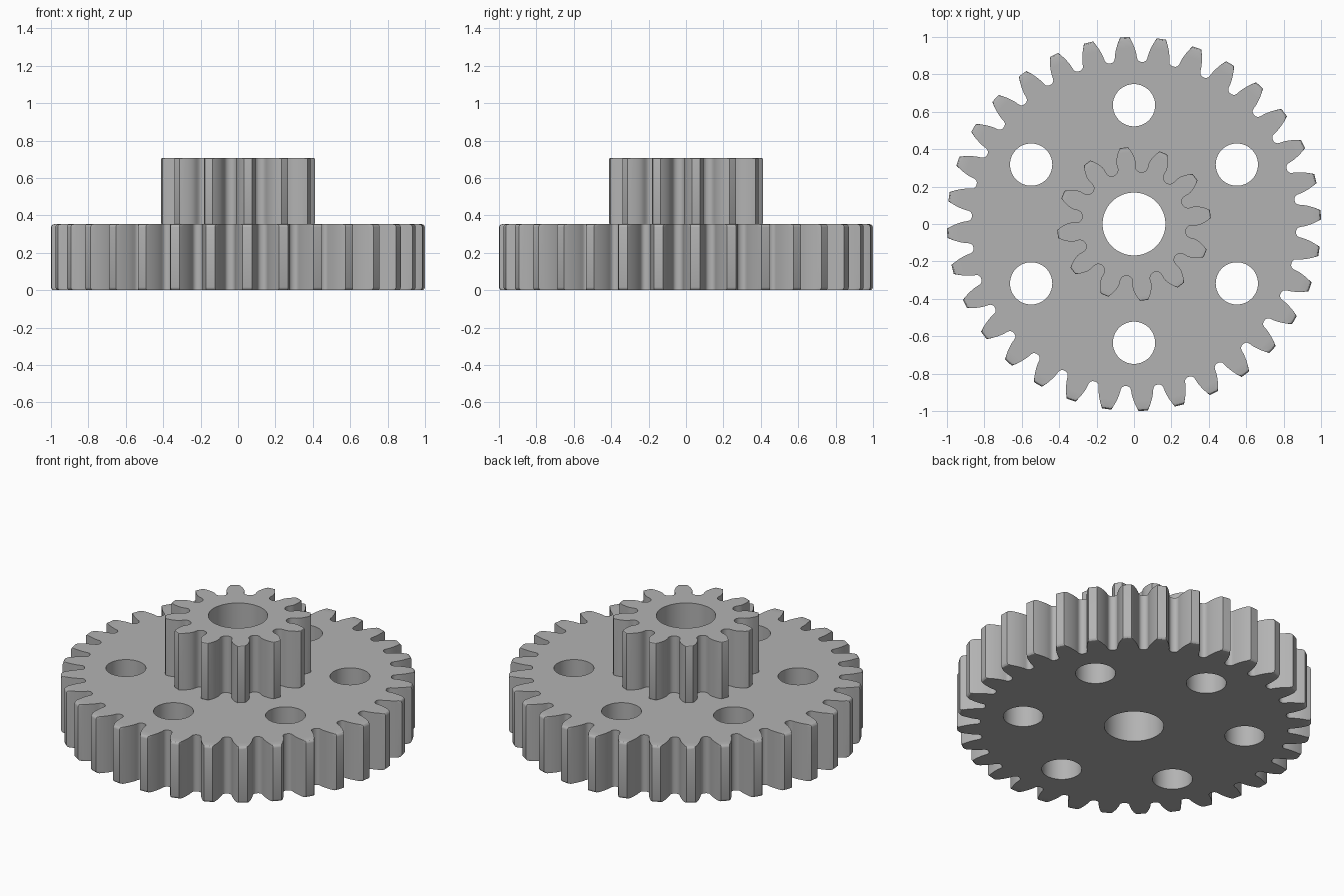
import bpy, bmesh
from math import pi, sin, cos, tan, acos, sqrt, radians

old = bpy.data.objects.get("Cube")
if old:
    bpy.data.objects.remove(old, do_unlink=True)

grey = bpy.data.materials.new("plain grey")
grey.use_nodes = True
grey.diffuse_color = (0.45, 0.45, 0.45, 1)
grey.node_tree.nodes["Principled BSDF"].inputs["Base Color"].default_value = grey.diffuse_color

MODULE = 1 / 17          # tooth size shared by both gears
HEIGHT = 6 * MODULE      # thickness of each gear
PRESSURE = radians(20)


def involute(a):
    return tan(a) - a


def gear_outline(teeth, fillet, thicken):
    """Polar points (radius, angle) of an involute gear with rounded roots."""
    pitch = teeth * MODULE / 2
    tip, root, base = pitch + MODULE, pitch - 1.25 * MODULE, pitch * cos(PRESSURE)

    def half_angle(r):
        a = pi / (2 * teeth) + involute(PRESSURE) + thicken / pitch
        a -= involute(acos(min(1, base / r)))
        rise = r - root
        if rise < fillet:
            a += (fillet - sqrt(fillet ** 2 - (fillet - rise) ** 2)) / r
        return a

    radii = [root + fillet * (1 - cos(pi / 2 * i / 5)) for i in range(5)]
    radii += [root + fillet + (tip - root - fillet) * i / 8 for i in range(9)]
    step = 2 * pi / teeth
    points = []
    for t in range(teeth):
        mid = step * (t + 0.25)
        points += [(r, mid - half_angle(r)) for r in radii]
        points.append((tip, mid))
        points += [(r, mid + half_angle(r)) for r in reversed(radii)]
    return points, tip


def circle(x, y, radius, n=64):
    return [(x + radius * cos(2 * pi * i / n), y + radius * sin(2 * pi * i / n)) for i in range(n)]


def make_gear(name, teeth, z0, fillet, thicken, chamfer, holes):
    outline, tip = gear_outline(teeth, fillet, thicken)
    bm = bmesh.new()
    # Layers from bottom to top; the tooth tips are eased at both faces
    ease = [(chamfer * (1 - sin(k)), chamfer * (1 - cos(k))) for k in (0, pi / 6, pi / 3, pi / 2)]
    layers = [(z0 + dz, cut) for cut, dz in ease]
    layers += [(z0 + HEIGHT - dz, cut) for cut, dz in reversed(ease)]

    loops = [[[(min(r, tip - cut) * cos(a), min(r, tip - cut) * sin(a), z) for r, a in outline]
              for z, cut in layers]]
    for x, y, radius in holes:
        loops.append([[(px, py, z) for px, py in circle(x, y, radius)] for z in (z0, z0 + HEIGHT)])

    # Walls of the outline and of every hole
    caps = ([], [])
    for stack in loops:
        rings = [[bm.verts.new(p) for p in ring] for ring in stack]
        n = len(rings[0])
        for low, high in zip(rings, rings[1:]):
            for i in range(n):
                j = (i + 1) % n
                bm.faces.new((low[i], low[j], high[j], high[i]))
        for cap, ring in zip(caps, (rings[0], rings[-1])):
            cap += [bm.edges.get((ring[i], ring[(i + 1) % n])) for i in range(n)]
    # Flat faces with the holes left open
    for cap in caps:
        bmesh.ops.triangle_fill(bm, edges=cap, use_beauty=True)
    bmesh.ops.recalc_face_normals(bm, faces=bm.faces)

    mesh = bpy.data.meshes.new(name)
    bm.to_mesh(mesh)
    bm.free()
    mesh.materials.append(grey)
    obj = bpy.data.objects.new(name, mesh)
    bpy.context.collection.objects.link(obj)
    bpy.ops.object.select_all(action="DESELECT")
    obj.select_set(True)
    bpy.context.view_layer.objects.active = obj
    bpy.ops.object.shade_smooth_by_angle(angle=radians(30))


bore = (0, 0, 0.168)
web_holes = [(0.635 * cos(a), 0.635 * sin(a), 0.113) for a in (pi / 6 + k * pi / 3 for k in range(6))]
make_gear("large_gear", 32, 0, 0.024, 0.003, 0.016, [bore] + web_holes)
make_gear("small_gear", 12, HEIGHT, 0.03, 0.003, 0.004, [bore])
